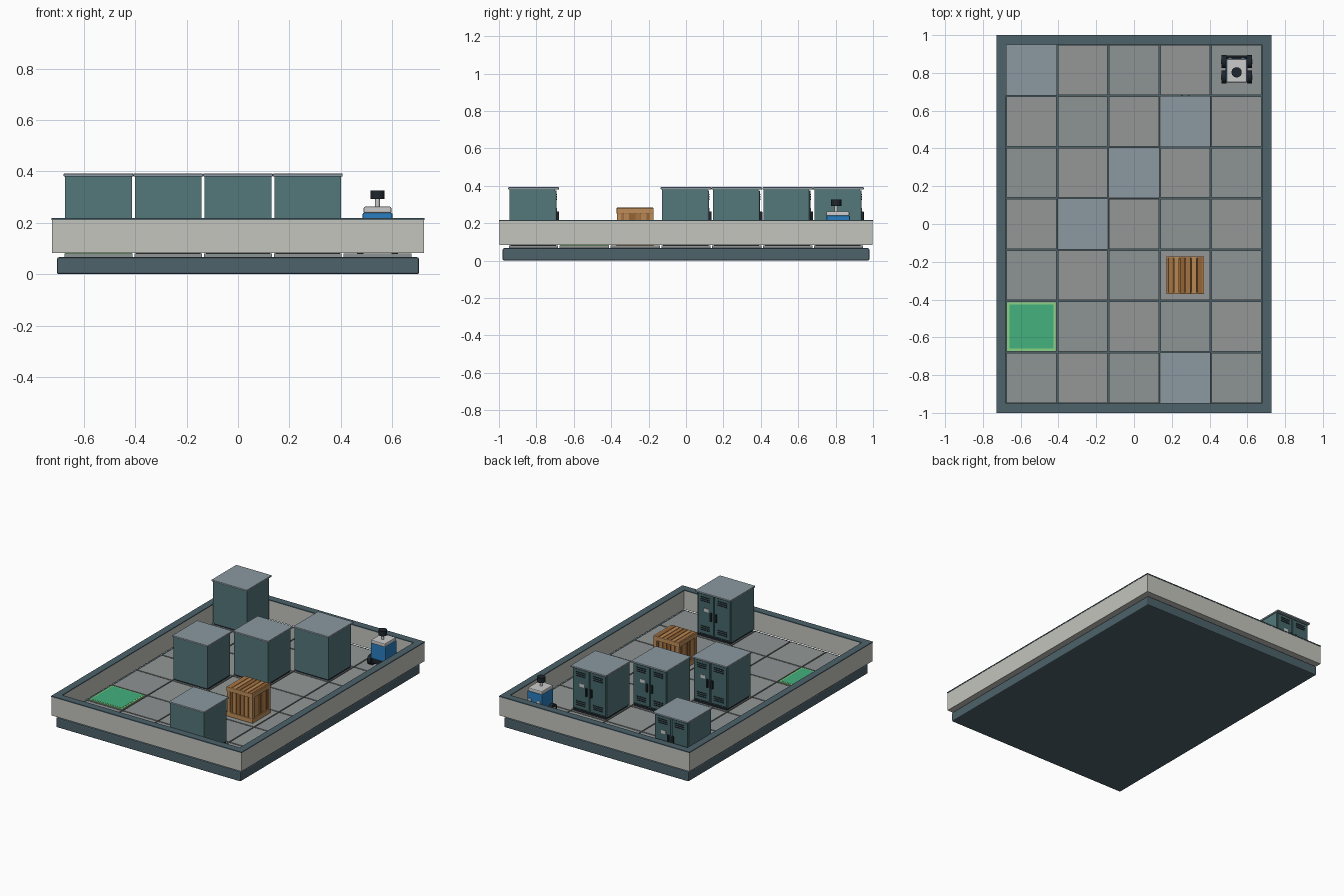
import bpy
from math import pi

if "Cube" in bpy.data.objects:
    bpy.data.objects.remove(bpy.data.objects["Cube"])

P = 0.2717      # grid pitch
F = 0.08        # floor height


def mat(name, r, g, b):
    m = bpy.data.materials.new(name)
    m.diffuse_color = ((r / 255) ** 2.2, (g / 255) ** 2.2, (b / 255) ** 2.2, 1)
    m.use_nodes = True
    m.node_tree.nodes["Principled BSDF"].inputs["Base Color"].default_value = m.diffuse_color
    return m


SLATE = mat("slate", 78, 98, 106)
WALL = mat("wall_beige", 194, 195, 187)
TILES = [mat("tile_a", 140, 146, 146), mat("tile_b", 146, 150, 148)]
TEAL = mat("cabinet_teal", 84, 118, 122)
DOOR = mat("door_teal", 72, 104, 108)
LID = mat("lid_grey", 138, 152, 160)
DARK = mat("dark", 36, 42, 48)
WHITE = mat("white", 222, 224, 222)
BLUE = mat("robot_blue", 45, 125, 190)
GREEN = mat("pad_green", 70, 175, 125)
LIME = mat("pad_border", 135, 210, 130)
WOODS = [mat("wood_a", 165, 115, 68), mat("wood_b", 182, 134, 84), mat("wood_c", 148, 100, 56)]
RAIL = mat("wood_rail", 190, 140, 90)


def box(name, x0, x1, y0, y1, z0, z1, m, bevel=0.0):
    bpy.ops.mesh.primitive_cube_add(size=1, location=((x0 + x1) / 2, (y0 + y1) / 2, (z0 + z1) / 2))
    o = bpy.context.object
    o.name = name
    o.scale = (x1 - x0, y1 - y0, z1 - z0)
    bpy.ops.object.transform_apply(location=False, rotation=False)
    o.data.materials.append(m)
    if bevel:
        b = o.modifiers.new("bevel", 'BEVEL')
        b.width, b.segments = bevel, 2
    return o


def cyl(name, x, y, z, r, h, m, axis='Z', n=24):
    rot = {'Z': (0, 0, 0), 'X': (0, pi / 2, 0), 'Y': (pi / 2, 0, 0)}[axis]
    bpy.ops.mesh.primitive_cylinder_add(vertices=n, radius=r, depth=h, location=(x, y, z), rotation=rot)
    o = bpy.context.object
    o.name = name
    o.data.materials.append(m)
    bpy.ops.object.shade_smooth_by_angle()
    return o


def cell(c, r):
    return (c - 2) * P, (r - 3) * P


# base plinth
box("base_plinth", -0.705, 0.705, -0.98, 0.98, 0, 0.066, SLATE, 0.007)

# floor tiles, one mesh shared by each shade
tile_src = {}
for c in range(5):
    for r in range(7):
        x, y = cell(c, r)
        k = (c + r) % 2
        if k in tile_src:
            o = bpy.data.objects.new("floor_tile", tile_src[k].data)
            o.location = (x, y, 0.073)
            bpy.context.collection.objects.link(o)
        else:
            h = P / 2 - 0.004
            tile_src[k] = box("floor_tile", x - h, x + h, y - h, y + h, 0.066, F, TILES[k])

# perimeter walls with dark caps
for s in (-1, 1):
    a, b = sorted((s * 0.68, s * 0.725))
    c, d = sorted((s * 0.952, s * 0.998))
    box("side_wall", a, b, -0.998, 0.998, 0.083, 0.211, WALL)
    box("end_wall", -0.68, 0.68, c, d, 0.083, 0.211, WALL)
    box("side_cap", *sorted((s * 0.678, s * 0.727)), -1, 1, 0.211, 0.218, SLATE)
    box("end_cap", -0.678, 0.678, *sorted((s * 0.95, s)), 0.211, 0.218, SLATE)


# cabinets: doors face +y
def cabinet(cx, cy):
    y = cy + 0.115
    box("cabinet_foot", cx - 0.125, cx + 0.125, cy - 0.122, y + 0.004, F, F + 0.015, DARK)
    box("cabinet_body", cx - 0.13, cx + 0.13, cy - 0.128, y, F + 0.012, 0.382, TEAL)
    box("cabinet_lid", cx - 0.1355, cx + 0.1355, cy - 0.1355, cy + 0.1355, 0.38, 0.392, LID, 0.003)
    for s in (-1, 1):
        m = cx + s * 0.064
        box("cabinet_door", m - 0.06, m + 0.06, y, y + 0.008, F + 0.022, 0.374, DOOR, 0.002)
        hx = cx + s * 0.018
        box("door_handle", hx - 0.007, hx + 0.007, y + 0.008, y + 0.021, 0.205, 0.262, DARK, 0.003)
        # louvres above and below
        for z0 in (0.125, 0.325):
            for i in range(3):
                z = z0 + i * 0.013
                box("door_vent", m - 0.036, m + 0.036, y + 0.008, y + 0.0105, z, z + 0.006, DARK)
    box("door_label", cx + 0.04, cx + 0.075, y + 0.008, y + 0.010, 0.258, 0.28, WHITE)


for c, r in ((0, 6), (3, 5), (2, 4), (1, 3), (3, 0)):
    cabinet(*cell(c, r))

# green target pad
x, y = cell(0, 1)
box("pad_border", x - 0.128, x + 0.128, y - 0.128, y + 0.128, F, 0.084, LIME)
box("pad_fill", x - 0.116, x + 0.116, y - 0.116, y + 0.116, F, 0.085, GREEN)

# wooden crate
x, y = cell(3, 2)
w = 0.092
box("crate_core", x - 0.085, x + 0.085, y - 0.085, y + 0.085, F + 0.005, 0.272, WOODS[2])
pw = 2 * w / 6
for i in range(6):
    a = -w + i * pw + 0.0015
    b = a + pw - 0.003
    m = WOODS[i % 3]
    box("crate_top_plank", x + a, x + b, y - 0.097, y + 0.097, 0.27, 0.283, m, 0.002)
    for s in (-1, 1):
        box("crate_slat", x + a, x + b, *sorted((y + s * 0.084, y + s * w)), F + 0.004, 0.272, m)
        box("crate_slat", *sorted((x + s * 0.084, x + s * w)), y + a, y + b, F + 0.004, 0.272, m)
for s in (-1, 1):
    for z in (F, 0.252):
        box("crate_rail", x - 0.1, x + 0.1, *sorted((y + s * 0.09, y + s * 0.099)), z, z + 0.03, RAIL, 0.002)
        box("crate_rail", *sorted((x + s * 0.09, x + s * 0.1)), y - 0.098, y + 0.098, z, z + 0.03, RAIL, 0.002)
    for t in (-1, 1):
        box("crate_post", *sorted((x + s * 0.076, x + s * 0.098)), *sorted((y + t * 0.076, y + t * 0.0975)),
            F, 0.28, RAIL)

# wheeled robot facing +y
x, y = cell(4, 6)
box("robot_chassis", x - 0.05, x + 0.05, y - 0.058, y + 0.07, 0.1, 0.15, DARK)
box("robot_body", x - 0.058, x + 0.058, y - 0.064, y + 0.062, 0.135, 0.24, BLUE, 0.006)
box("robot_deck", x - 0.054, x + 0.054, y - 0.066, y + 0.058, 0.238, 0.263, WHITE, 0.006)
box("robot_bumper", x - 0.06, x + 0.06, y + 0.06, y + 0.076, 0.105, 0.13, DARK, 0.004)
for s in (-1, 1):
    for t in (-0.037, 0.045):
        cyl("wheel", x + s * 0.067, y + t, F + 0.034, 0.034, 0.026, DARK, 'X')
        cyl("wheel_hub", x + s * 0.07, y + t, F + 0.034, 0.014, 0.026, WHITE, 'X', 16)
    cyl("headlamp", x + s * 0.034, y + 0.062, 0.185, 0.011, 0.008, WHITE, 'Y', 16)
cyl("sensor_mast", x, y - 0.012, 0.275, 0.009, 0.04, WHITE, n=16)
cyl("sensor_head", x, y - 0.012, 0.309, 0.027, 0.034, DARK)
